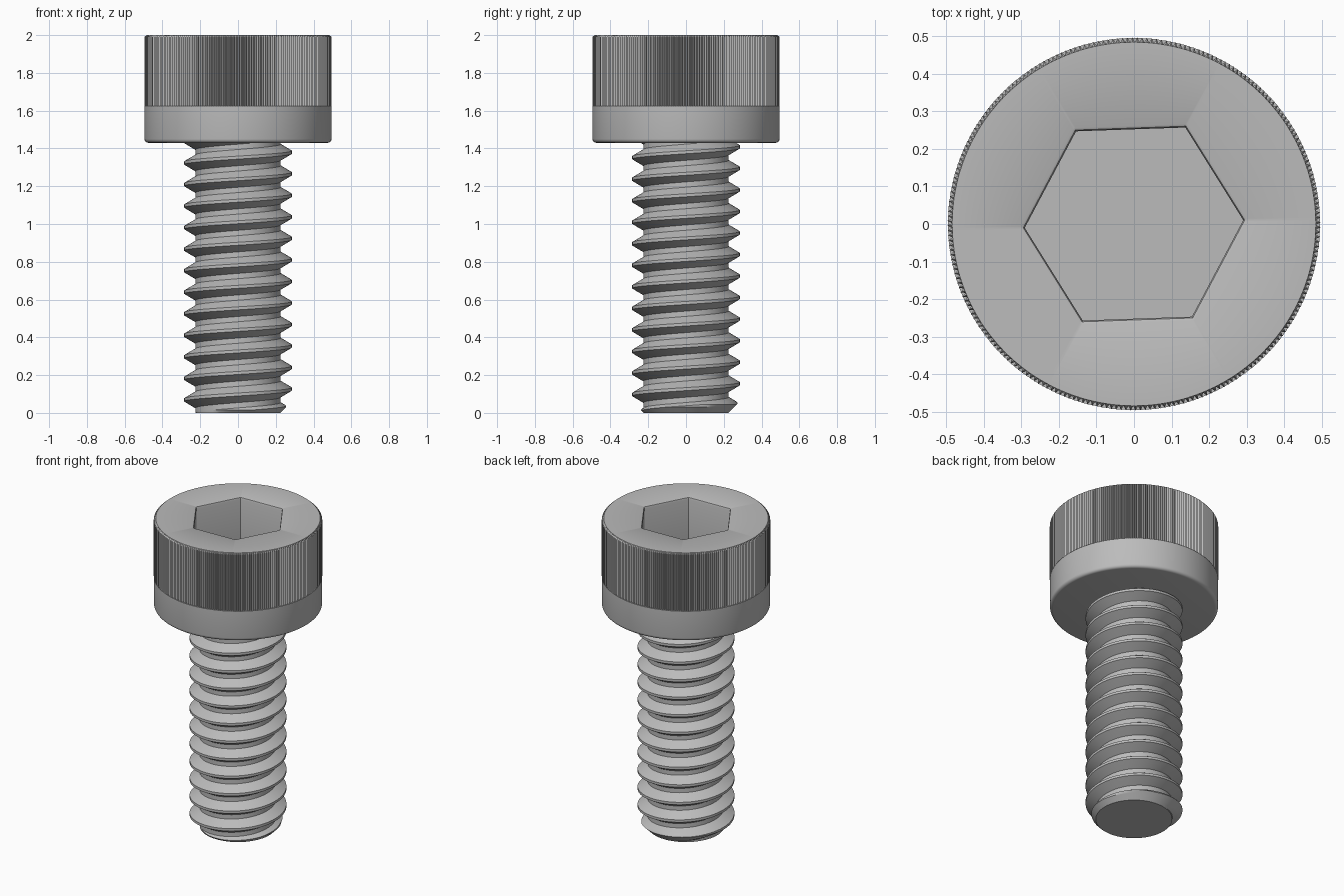
import bpy, bmesh
from math import sin, cos, pi, radians

cube = bpy.data.objects.get("Cube")
if cube:
    bpy.data.objects.remove(cube)

steel = bpy.data.materials.new("steel grey")
steel.use_nodes = True
grey = (0.5, 0.5, 0.5, 1)
steel.diffuse_color = grey
steel.node_tree.nodes["Principled BSDF"].inputs["Base Color"].default_value = grey


def finish(bm, name, angle):
    bmesh.ops.recalc_face_normals(bm, faces=bm.faces)
    mesh = bpy.data.meshes.new(name)
    bm.to_mesh(mesh)
    bm.free()
    mesh.materials.append(steel)
    obj = bpy.data.objects.new(name, mesh)
    bpy.context.collection.objects.link(obj)
    bpy.ops.object.select_all(action="DESELECT")
    obj.select_set(True)
    bpy.context.view_layer.objects.active = obj
    bpy.ops.object.shade_smooth_by_angle(angle=radians(angle))
    return obj


def skin(bm, rows, closed):
    """Join successive rows of vertices with quads."""
    for a, b in zip(rows, rows[1:]):
        n = len(a)
        for i in range(n if closed else n - 1):
            j = (i + 1) % n
            bm.faces.new((a[i], a[j], b[j], b[i]))


# Head: stacked rings, round below, knurled above, hexagonal in the socket
TEETH = 240
N = TEETH * 2
TURN = radians(2)


def circle(r):
    return lambda i: r


def knurl(r, depth):
    return lambda i: r - depth * (i % 2)


def hexagon(r):
    return lambda i: r * cos(pi / 6) / cos((2 * pi * i / N) % (pi / 3) - pi / 6)


rings = [(circle(0.475), 1.43)]
for k in range(1, 5):
    a = k * pi / 8
    rings.append((circle(0.475 + 0.02 * sin(a)), 1.45 - 0.02 * cos(a)))
rings += [(circle(0.495), 1.625), (knurl(0.496, 0.011), 1.625),
          (knurl(0.496, 0.011), 1.99), (circle(0.484), 2.0),
          (hexagon(0.302), 2.0), (hexagon(0.295), 1.997),
          (hexagon(0.291), 1.985), (hexagon(0.291), 1.70)]
bm = bmesh.new()
rows = []
for radius, z in rings:
    rows.append([bm.verts.new((radius(i) * cos(TURN + 2 * pi * i / N),
                               radius(i) * sin(TURN + 2 * pi * i / N), z))
                 for i in range(N)])
skin(bm, rows, True)
bm.faces.new(rows[0])
bm.faces.new(rows[-1])
finish(bm, "socket_head", 30)

# Threaded shank: one tooth profile swept along a right-hand helix
PITCH, ROOT, CREST, TOP = 0.114, 0.226, 0.285, 1.45
STEPS = 72
START = 1.38 - 14 * PITCH
tooth = [(-0.043, ROOT), (-0.026, 0.255), (-0.008, CREST),
         (0.008, CREST), (0.026, 0.255), (0.043, ROOT)]
profile = [(t * PITCH + z, r) for t in range(17) for z, r in tooth]
bm = bmesh.new()
rows = []
for s in range(STEPS + 1):
    a = 2 * pi * s / STEPS
    rise = START + PITCH * s / STEPS
    rows.append([bm.verts.new((r * cos(a), r * sin(a), z + rise)) for z, r in profile])
skin(bm, rows, False)
bmesh.ops.remove_doubles(bm, verts=bm.verts, dist=0.0005)


def cut(z, **kw):
    geom = bm.verts[:] + bm.edges[:] + bm.faces[:]
    return bmesh.ops.bisect_plane(bm, geom=geom, plane_co=(0, 0, z), plane_no=(0, 0, 1), **kw)


cut(TOP, clear_outer=True)
cut(0, clear_inner=True)
for z in (0.015, 0.03, 0.045, 0.06):
    cut(z)
# Chamfered tip
for v in bm.verts:
    r = v.co.xy.length
    limit = 0.225 + max(v.co.z, 0)
    if r > limit:
        v.co.x *= limit / r
        v.co.y *= limit / r
bmesh.ops.holes_fill(bm, edges=[e for e in bm.edges if e.is_boundary], sides=0)
finish(bm, "threaded_shank", 30)
